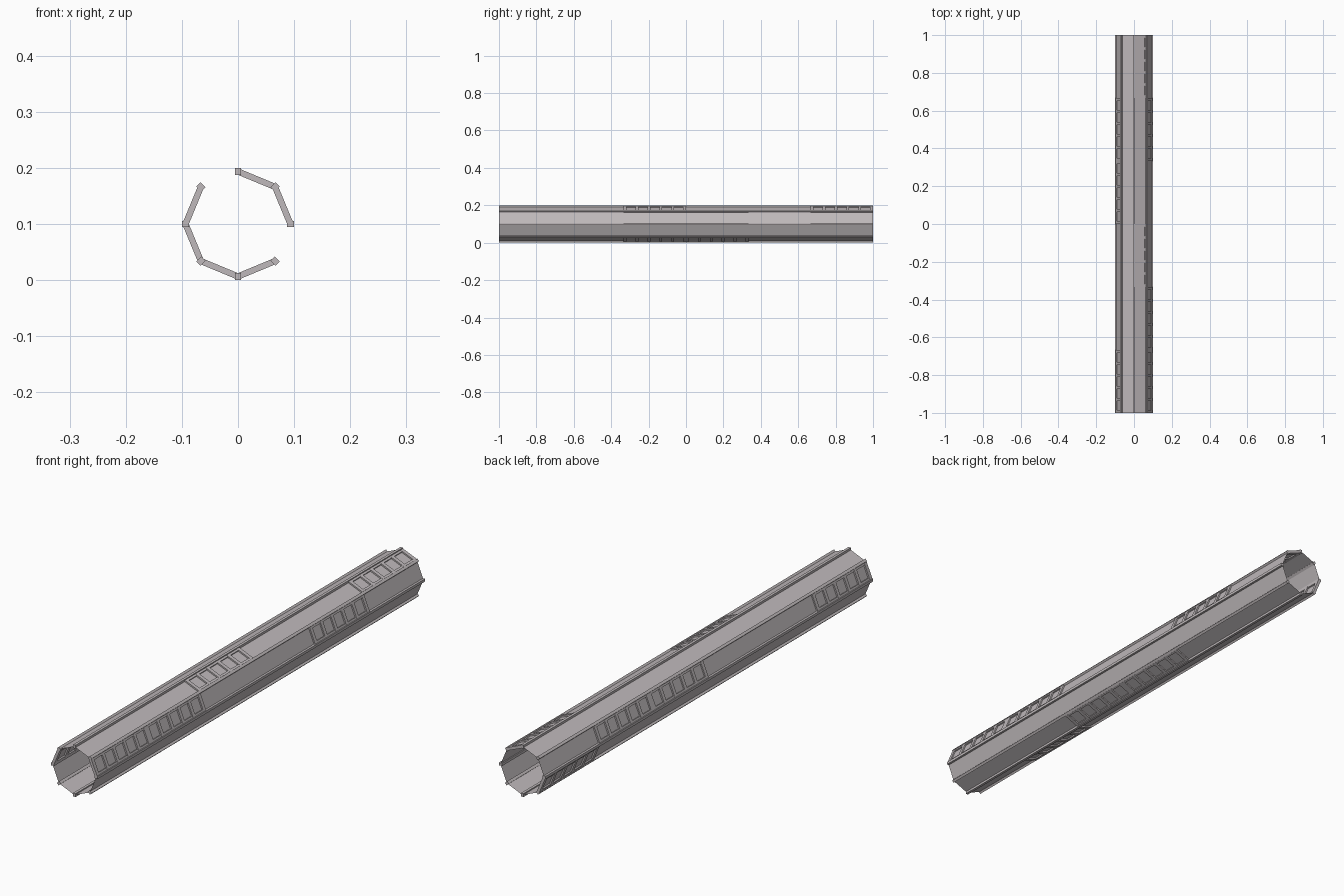
import bpy, bmesh, math
from mathutils import Matrix, Vector

cube = bpy.data.objects.get("Cube")
if cube:
    bpy.data.objects.remove(cube)

SIDES, SEGS = 8, 6
R = 0.0935                      # corner radius of the octagon
MID = 0.1                       # height of the tube axis
SEG = 2.0 / SEGS
APOTHEM = R * math.cos(math.pi / SIDES)
CHORD = 2 * R * math.sin(math.pi / SIDES)
RAIL, THICK, BAR = 0.013, 0.011, 0.015
# ribbed bays: side index -> bay indexes from front to back
RIBBED = {0: (0, 1, 4), 1: (2, 5), 3: (0, 3, 4), 4: (5,), 5: (1,), 6: (2, 3)}

grey = bpy.data.materials.new("warm_grey_metal")
grey.use_nodes = True
colour = (0.52, 0.485, 0.495, 1)
grey.diffuse_color = colour
grey.node_tree.nodes["Principled BSDF"].inputs["Base Color"].default_value = colour


def finish(bm, name):
    mesh = bpy.data.meshes.new(name)
    bm.to_mesh(mesh)
    bm.free()
    mesh.materials.append(grey)
    obj = bpy.data.objects.new(name, mesh)
    bpy.context.collection.objects.link(obj)
    return obj


def frame(angle, radius, y):
    """Local axes: x outward, y along the tube, z around it."""
    spin = Matrix.Rotation(-angle, 4, 'Y')
    return Matrix.Translation((0, y, MID)) @ spin @ Matrix.Translation((radius, 0, 0))


def box(bm, matrix, offset, size):
    m = matrix @ Matrix.Translation(offset) @ Matrix.Diagonal((*size, 1))
    bmesh.ops.create_cube(bm, size=1, matrix=m)


def bay_y(seg):
    return -1 + (seg + 0.5) * SEG


# Thin wall panels, one flat sheet per bay
bm = bmesh.new()
for side in range(SIDES):
    for seg in range(SEGS):
        m = frame((side + 0.5) * math.tau / SIDES, APOTHEM, bay_y(seg))
        corners = [(-1, -1), (1, -1), (1, 1), (-1, 1)]
        face = bm.faces.new([bm.verts.new(m @ Vector((0, a * SEG / 2, b * CHORD / 2)))
                             for a, b in corners])
        face.normal_update()
        outward = face.calc_center_median() - Vector((0, bay_y(seg), MID))
        if face.normal.dot(outward) < 0:
            face.normal_flip()
finish(bm, "wall_panels")

# Rails along the eight corners, one length per bay
bm = bmesh.new()
for corner in range(SIDES):
    for seg in range(SEGS):
        m = frame(corner * math.tau / SIDES, R, bay_y(seg))
        box(bm, m, (0, 0, 0), (RAIL, SEG, RAIL * 0.8))
finish(bm, "corner_rails")

# Ribbed bays: cross bars plus edge strips around five sunken cells
bars, strips = bmesh.new(), bmesh.new()
CELLS = 5
for side, segs in RIBBED.items():
    for seg in segs:
        m = frame((side + 0.5) * math.tau / SIDES, APOTHEM, bay_y(seg))
        for i in range(CELLS + 1):
            y = (i / CELLS - 0.5) * (SEG - BAR)
            box(bars, m, (0, y, 0), (THICK, BAR, CHORD - RAIL * 0.6))
        for s in (-1, 1):
            box(strips, m, (0, 0, s * (CHORD / 2 - 0.008)), (THICK * 0.9, SEG, 0.008))
finish(bars, "cross_bars")
finish(strips, "edge_strips")
